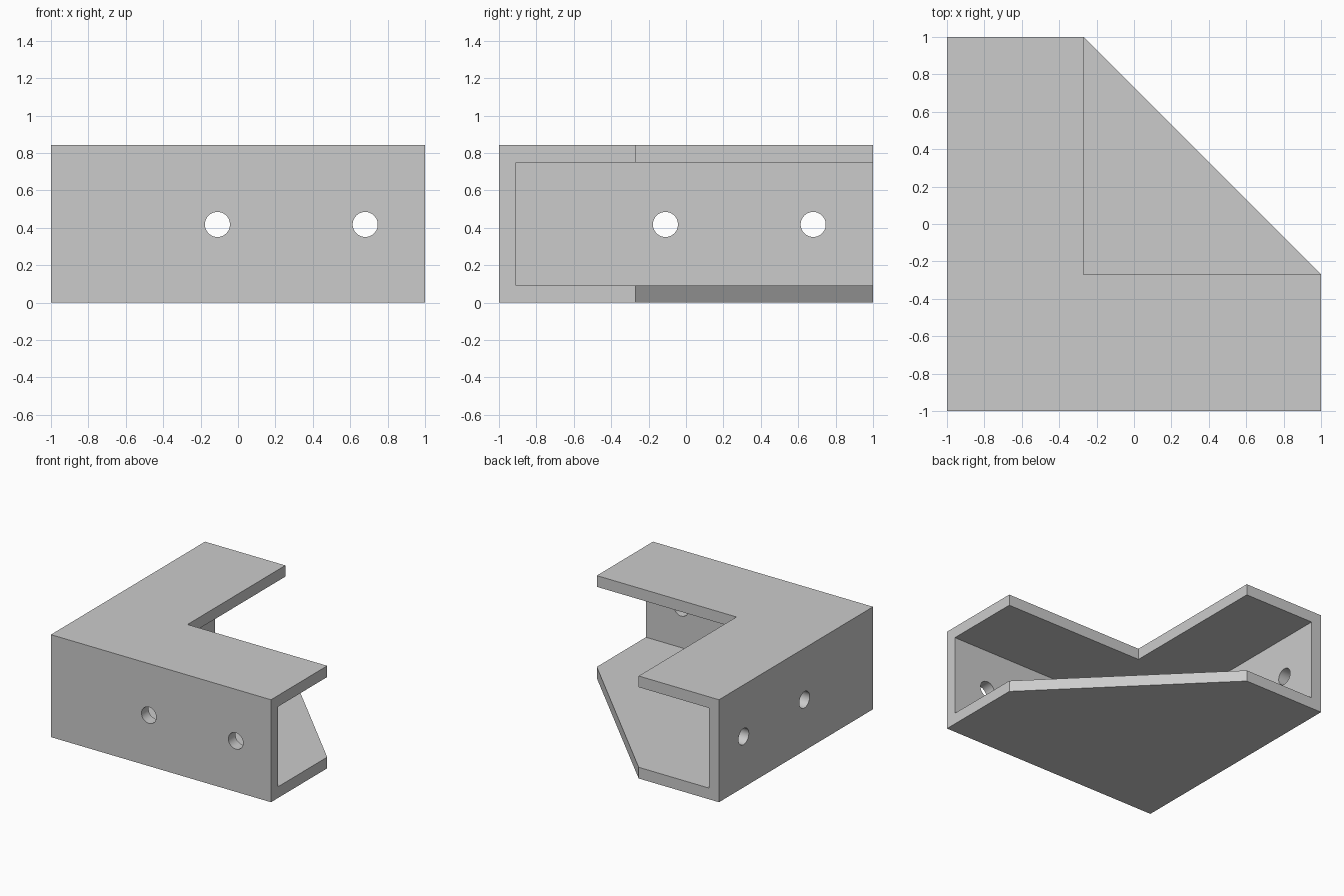
import bpy
import bmesh
from math import radians
from mathutils import Matrix

if "Cube" in bpy.data.objects:
    bpy.data.objects.remove(bpy.data.objects["Cube"], do_unlink=True)

HEIGHT, WALL, ARM = 0.842, 0.092, -0.27
INNER = -1 + WALL
HOLE_RADIUS, HOLE_Z = 0.067, 0.418

grey = bpy.data.materials.new("plain grey")
grey.use_nodes = True
grey.diffuse_color = (0.6, 0.6, 0.6, 1)
grey.node_tree.nodes["Principled BSDF"].inputs["Base Color"].default_value = (0.6, 0.6, 0.6, 1)


def make_object(name, bm):
    bmesh.ops.recalc_face_normals(bm, faces=bm.faces)
    mesh = bpy.data.meshes.new(name)
    bm.to_mesh(mesh)
    bm.free()
    mesh.materials.append(grey)
    obj = bpy.data.objects.new(name, mesh)
    bpy.context.collection.objects.link(obj)
    return obj


def prism(name, outline, z0, z1):
    bm = bmesh.new()
    face = bm.faces.new([bm.verts.new((x, y, z0)) for x, y in outline])
    top = bmesh.ops.extrude_face_region(bm, geom=[face])["geom"]
    verts = [v for v in top if isinstance(v, bmesh.types.BMVert)]
    bmesh.ops.translate(bm, verts=verts, vec=(0, 0, z1 - z0))
    return make_object(name, bm)


def square(low, high):
    return [(low, low), (high, low), (high, high), (low, high)]


def hole_cutter(name, location, axis):
    bm = bmesh.new()
    matrix = Matrix.Translation(location) @ Matrix.Rotation(radians(90), 4, axis)
    bmesh.ops.create_cone(bm, cap_ends=True, segments=48, radius1=HOLE_RADIUS,
                          radius2=HOLE_RADIUS, depth=0.4, matrix=matrix)
    return make_object(name, bm)


# Solid corner block with its back corner cut off diagonally
bracket = prism("corner_bracket", [(-1, -1), (1, -1), (1, ARM), (ARM, 1), (-1, 1)], 0, HEIGHT)

# Channel between the plates, and the notch that makes the top plate L-shaped
cutters = [
    prism("channel_cutter", square(INNER, 2), WALL, HEIGHT - WALL),
    prism("notch_cutter", square(ARM, 2), HEIGHT / 2, HEIGHT + 1),
]

# Two screw holes through each wall
for i, along in enumerate((-0.11, 0.68)):
    cutters.append(hole_cutter(f"front_hole_cutter_{i}", (along, -1, HOLE_Z), 'X'))
    cutters.append(hole_cutter(f"side_hole_cutter_{i}", (-1, along, HOLE_Z), 'Y'))

bpy.context.view_layer.objects.active = bracket
for cutter in cutters:
    cutter.hide_render = True
    cut = bracket.modifiers.new(cutter.name, 'BOOLEAN')
    cut.operation = 'DIFFERENCE'
    cut.solver = 'EXACT'
    cut.object = cutter
    bpy.ops.object.modifier_apply(modifier=cut.name)
    bpy.data.objects.remove(cutter, do_unlink=True)

# Round hole walls shade smoothly, flat faces keep sharp edges
bpy.ops.object.select_all(action='DESELECT')
bracket.select_set(True)
bpy.ops.object.shade_smooth_by_angle(angle=radians(30))
